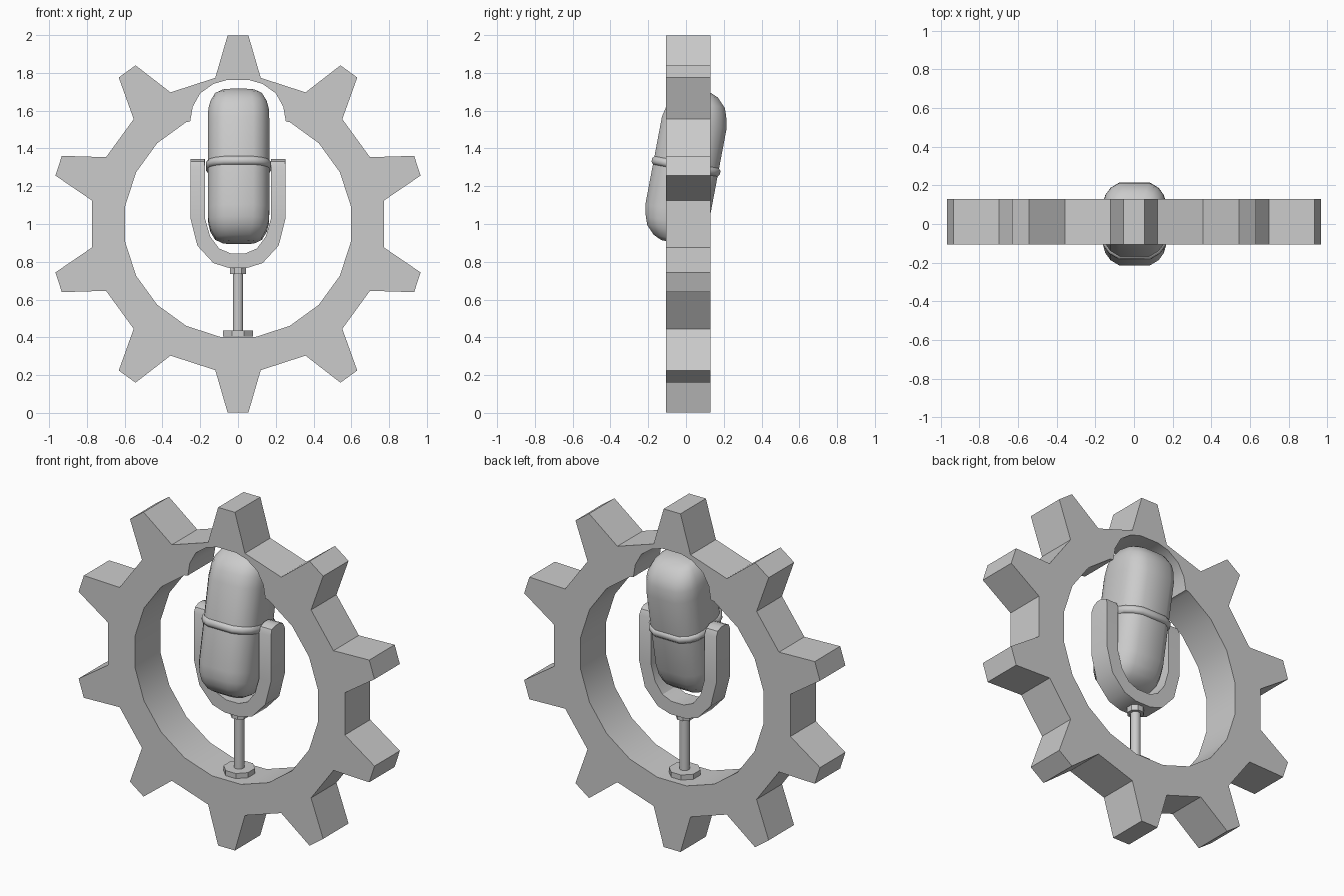
import bpy, bmesh, math
from mathutils import Matrix

if "Cube" in bpy.data.objects:
    bpy.data.objects.remove(bpy.data.objects["Cube"])

GREY = (0.6, 0.6, 0.6, 1)
grey = bpy.data.materials.new("plain grey")
grey.use_nodes = True
grey.diffuse_color = GREY
grey.node_tree.nodes["Principled BSDF"].inputs["Base Color"].default_value = GREY

MID_Y = 0.012


def finish(name, bm, angle=30):
    """Turn a bmesh into a shaded, coloured object."""
    bmesh.ops.recalc_face_normals(bm, faces=bm.faces)
    mesh = bpy.data.meshes.new(name)
    bm.to_mesh(mesh)
    bm.free()
    mesh.materials.append(grey)
    ob = bpy.data.objects.new(name, mesh)
    bpy.context.collection.objects.link(ob)
    bpy.ops.object.select_all(action='DESELECT')
    ob.select_set(True)
    bpy.context.view_layer.objects.active = ob
    bpy.ops.object.shade_smooth_by_angle(angle=math.radians(angle))
    return ob


def slab(loops, y0, y1):
    """Extrude closed x,z outlines (later ones are holes) along y."""
    bm = bmesh.new()
    edges = []
    for pts in loops:
        vs = [bm.verts.new((x, y0, z)) for x, z in pts]
        edges += [bm.edges.new((vs[i - 1], vs[i])) for i in range(len(vs))]
    bmesh.ops.triangle_fill(bm, edges=edges, use_beauty=True)
    res = bmesh.ops.extrude_face_region(bm, geom=bm.faces[:], use_keep_orig=True)
    moved = [g for g in res["geom"] if isinstance(g, bmesh.types.BMVert)]
    bmesh.ops.translate(bm, verts=moved, vec=(0, y1 - y0, 0))
    return bm


def polar(r, deg):
    a = math.radians(deg)
    return r * math.sin(a), 1 + r * math.cos(a)


def mirrored(half):
    """Complete an outline running from the right side to the middle."""
    return half + [(-x, z) for x, z in reversed(half)]


# Gear ring: ten tapered teeth, twenty-sided opening with an arched notch on top
outer = []
for k in range(10):
    for r, off in ((0.783, -8.85), (1, -3.15), (1, 3.15), (0.783, 8.85)):
        outer.append(polar(r, 36 * k + off))
opening = [polar(0.605, 27 + 18 * k) for k in range(18)]
notch = mirrored([(0.253, 1.543), (0.24, 1.62), (0.2, 1.692), (0.13, 1.742), (0.06, 1.762)])
finish("gear_ring", slab([outer, opening + notch[::-1]], -0.107, 0.13))

# U-shaped yoke with rounded arm tops
TOP = 1.345
u_outer = mirrored([(0.252, TOP), (0.252, 1.03), (0.215, 0.885), (0.13, 0.793), (0.05, 0.768)])
u_inner = mirrored([(0.175, TOP), (0.175, 1.03), (0.148, 0.935), (0.1, 0.87), (0.04, 0.845)])
bm = slab([u_outer + u_inner[::-1]], MID_Y - 0.065, MID_Y + 0.065)
tops = [e for e in bm.edges
        if all(abs(v.co.z - TOP) < 1e-4 for v in e.verts)
        and abs(e.verts[0].co.y - e.verts[1].co.y) < 1e-4]
bmesh.ops.bevel(bm, geom=tops, offset=0.045, segments=2, profile=0.5, affect='EDGES')
finish("yoke", bm)


# Stand: foot, rod and collar
def cylinder(name, r, z0, z1, sides):
    bm = bmesh.new()
    place = Matrix.Translation((0, MID_Y, (z0 + z1) / 2)) @ Matrix.Rotation(math.pi / sides, 4, 'Z')
    bmesh.ops.create_cone(bm, cap_ends=True, segments=sides, radius1=r, radius2=r,
                          depth=z1 - z0, matrix=place)
    finish(name, bm, 40 if sides > 8 else 30)


cylinder("stand_foot", 0.086, 0.405, 0.435, 8)
cylinder("stand_rod", 0.028, 0.43, 0.775, 12)
cylinder("stand_collar", 0.047, 0.735, 0.775, 8)

# Microphone body: stacked rounded-box sections, leaning backwards
section = [(1, 0.38), (0.93, 0.62), (0.76, 0.84), (0.48, 1)]
section += [(-x, y) for x, y in reversed(section)]
section += [(-x, -y) for x, y in section]
half = [(0.022, 0.163, 0.174), (0.237, 0.163, 0.174), (0.3, 0.16, 0.16),
        (0.343, 0.149, 0.144), (0.388, 0.124, 0.1), (0.408, 0.09, 0.055)]
tilt = Matrix.Translation((0.003, 0, 1.305)) @ Matrix.Rotation(math.radians(-10.7), 4, 'X')


def loft(name, rings):
    bm = bmesh.new()
    loops = [[bm.verts.new((x * sx, y * sy, u)) for x, y in section] for u, sx, sy in rings]
    n = len(section)
    for a, b in zip(loops, loops[1:]):
        for i in range(n):
            bm.faces.new((a[i - 1], a[i], b[i], b[i - 1]))
    bm.faces.new(loops[0])
    bm.faces.new(loops[-1])
    bmesh.ops.transform(bm, matrix=tilt, verts=bm.verts)
    finish(name, bm, 50)


loft("microphone_body", [(-u, sx, sy) for u, sx, sy in reversed(half)] + half)
loft("microphone_band", [(-0.022, 0.163, 0.174), (-0.009, 0.173, 0.184),
                         (0.009, 0.173, 0.184), (0.022, 0.163, 0.174)])
